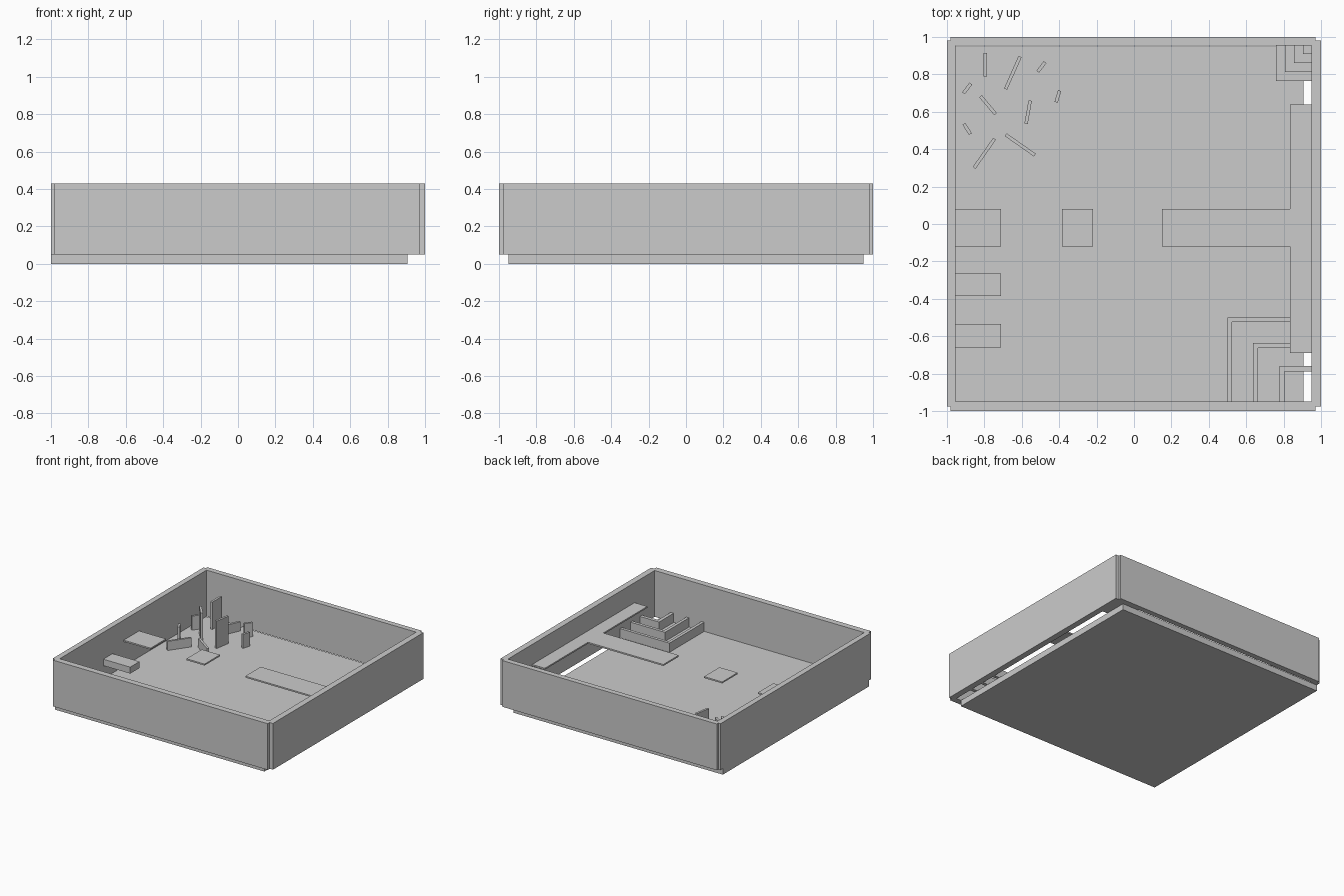
import bpy, bmesh
from math import radians
from mathutils import Matrix

if "Cube" in bpy.data.objects:
    bpy.data.objects.remove(bpy.data.objects["Cube"])

FLOOR = 0.05


def obj_from_bm(name, bm):
    me = bpy.data.meshes.new(name)
    bm.to_mesh(me)
    bm.free()
    ob = bpy.data.objects.new(name, me)
    bpy.context.collection.objects.link(ob)
    return ob


def box(name, x0, x1, y0, y1, z0, z1):
    bm = bmesh.new()
    bmesh.ops.create_cube(bm, size=1)
    bm.transform(Matrix.Translation(((x0 + x1) / 2, (y0 + y1) / 2, (z0 + z1) / 2))
                 @ Matrix.Diagonal((x1 - x0, y1 - y0, z1 - z0, 1)))
    return obj_from_bm(name, bm)


def prism(name, outline, z0, z1):
    bm = bmesh.new()
    face = bm.faces.new([bm.verts.new((x, y, z0)) for x, y in outline])
    top = bmesh.ops.extrude_face_region(bm, geom=[face])["geom"]
    verts = [v for v in top if isinstance(v, bmesh.types.BMVert)]
    bmesh.ops.translate(bm, vec=(0, 0, z1 - z0), verts=verts)
    bmesh.ops.recalc_face_normals(bm, faces=bm.faces)
    return obj_from_bm(name, bm)


# floor slab and four walls with notched corners
box("floor", -1, 0.905, -0.95, 0.95, 0, FLOOR)
box("front_wall", -0.98, 0.97, -1, -0.95, FLOOR, 0.43)
box("back_wall", -0.98, 0.97, 0.955, 1, FLOOR, 0.43)
box("left_wall", -1, -0.955, -0.975, 0.98, FLOOR, 0.43)
box("right_wall", 0.95, 1, -0.975, 0.98, FLOOR, 0.43)

# thin raised T-shaped walkway
prism("walkway", [(0.95, -0.69), (0.95, 0.64), (0.835, 0.64), (0.835, 0.08),
                  (0.15, 0.08), (0.15, -0.12), (0.835, -0.12), (0.835, -0.69)],
      0.253, 0.265)

# floating slab and ledge at walkway height
box("floating_slab", -0.385, -0.22, -0.12, 0.08, 0.253, 0.265)
box("wall_ledge", -0.955, -0.71, -0.12, 0.08, 0.253, 0.265)

# floating steps up to the ledge
for i, (y0, y1, z) in enumerate([(-0.385, -0.265, 0.157), (-0.66, -0.535, 0.10)]):
    box(f"wall_step_{i + 1}", -0.955, -0.71, y0, y1, z, z + 0.053)

# nested L-shaped low walls in the front right corner
for i, (x, y, t) in enumerate([(0.50, -0.50, 0.025), (0.637, -0.637, 0.025), (0.777, -0.76, 0.028)]):
    prism(f"corner_barrier_{i + 1}",
          [(x, -0.95), (x + t, -0.95), (x + t, y - t), (0.95, y - t), (0.95, y), (x, y)],
          FLOOR, 0.125)

# stacked steps in the back right corner
for i in range(4):
    box(f"corner_step_{i + 1}", 0.76 + 0.048 * i, 0.95, 0.765 + 0.048 * i, 0.955,
        FLOOR + 0.04 * i, FLOOR + 0.04 * (i + 1))

# scattered standing panels: (length, top height, [(x, y, angle)])
groups = {
    "long_panel": (0.19, 0.125, [(-0.648, 0.808, 66), (-0.80, 0.378, 55), (-0.608, 0.423, -35)]),
    "tall_panel": (0.125, 0.275, [(-0.795, 0.852, 90), (-0.78, 0.635, -50), (-0.566, 0.598, 80)]),
    "small_panel": (0.065, 0.165, [(-0.495, 0.84, 53), (-0.892, 0.725, 53),
                                   (-0.407, 0.682, 73), (-0.892, 0.508, -58)]),
}
for name, (length, top, spots) in groups.items():
    for i, (x, y, a) in enumerate(spots):
        ob = box(f"{name}_{i + 1}", -length / 2, length / 2, -0.009, 0.009, FLOOR, top)
        ob.location = (x, y, 0)
        ob.rotation_euler.z = radians(a)
